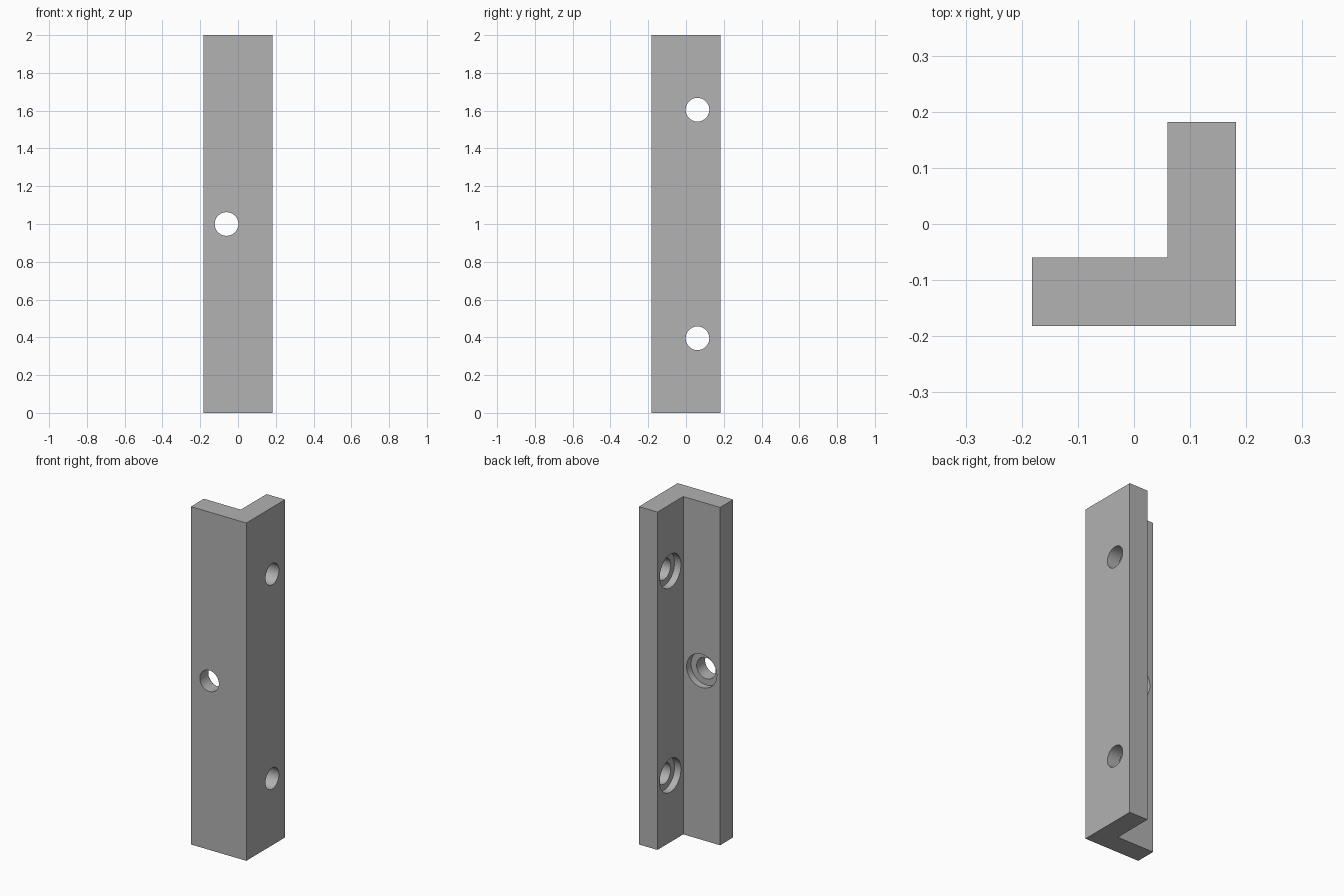
import bpy, bmesh, math
from mathutils import Matrix

cube = bpy.data.objects.get("Cube")
if cube:
    bpy.data.objects.remove(cube, do_unlink=True)

HALF = 0.1815          # half width of the angle section
INNER = 0.06           # inner corner offset
HEIGHT = 2.0
HOLE_R, BORE_R, BORE_DEPTH = 0.0625, 0.099, 0.042
MID = (HALF - INNER) / 2   # hole position along each leg

grey = bpy.data.materials.new("plain grey")
grey.use_nodes = True
colour = (0.445, 0.445, 0.445, 1)
grey.diffuse_color = colour
grey.node_tree.nodes["Principled BSDF"].inputs["Base Color"].default_value = colour


def make_object(name, bm):
    mesh = bpy.data.meshes.new(name)
    bm.to_mesh(mesh)
    bm.free()
    obj = bpy.data.objects.new(name, mesh)
    bpy.context.collection.objects.link(obj)
    mesh.materials.append(grey)
    return obj


# L-shaped profile extruded upwards
bm = bmesh.new()
profile = [(-HALF, -HALF), (HALF, -HALF), (HALF, HALF),
           (INNER, HALF), (INNER, -INNER), (-HALF, -INNER)]
base = bm.faces.new([bm.verts.new((x, y, 0)) for x, y in profile])
top = bmesh.ops.extrude_face_region(bm, geom=[base])["geom"]
bmesh.ops.translate(bm, vec=(0, 0, HEIGHT),
                    verts=[v for v in top if isinstance(v, bmesh.types.BMVert)])
bmesh.ops.recalc_face_normals(bm, faces=bm.faces)
bracket = make_object("angle_bracket", bm)


def cut_cylinder(radius, start, end, axis, along, z):
    """Cut a round hole along an axis from start to end."""
    bm = bmesh.new()
    centre = (start + end) / 2
    if axis == "X":
        place = Matrix.Translation((centre, along, z)) @ Matrix.Rotation(math.pi / 2, 4, "Y")
    else:
        place = Matrix.Translation((along, centre, z)) @ Matrix.Rotation(math.pi / 2, 4, "X")
    bmesh.ops.create_cone(bm, cap_ends=True, segments=64, radius1=radius,
                          radius2=radius, depth=abs(end - start), matrix=place)
    cutter = make_object("hole_cutter", bm)
    cutter.hide_render = True
    mod = bracket.modifiers.new("hole", "BOOLEAN")
    mod.operation = "DIFFERENCE"
    mod.solver = "EXACT"
    mod.object = cutter
    bpy.ops.object.modifier_apply(modifier=mod.name)
    bpy.data.objects.remove(cutter, do_unlink=True)


bpy.ops.object.select_all(action="DESELECT")
bracket.select_set(True)
bpy.context.view_layer.objects.active = bracket

# Counterbored screw holes: two in the side leg, one in the front leg
for z in (0.395, HEIGHT - 0.395):
    cut_cylinder(BORE_R, INNER - 0.05, INNER + BORE_DEPTH, "X", MID, z)
    cut_cylinder(HOLE_R, INNER - 0.05, HALF + 0.05, "X", MID, z)
cut_cylinder(BORE_R, -INNER - BORE_DEPTH, -INNER + 0.05, "Y", -MID, HEIGHT / 2)
cut_cylinder(HOLE_R, -HALF - 0.05, -INNER + 0.05, "Y", -MID, HEIGHT / 2)

bpy.ops.object.shade_smooth_by_angle(angle=math.radians(30))
